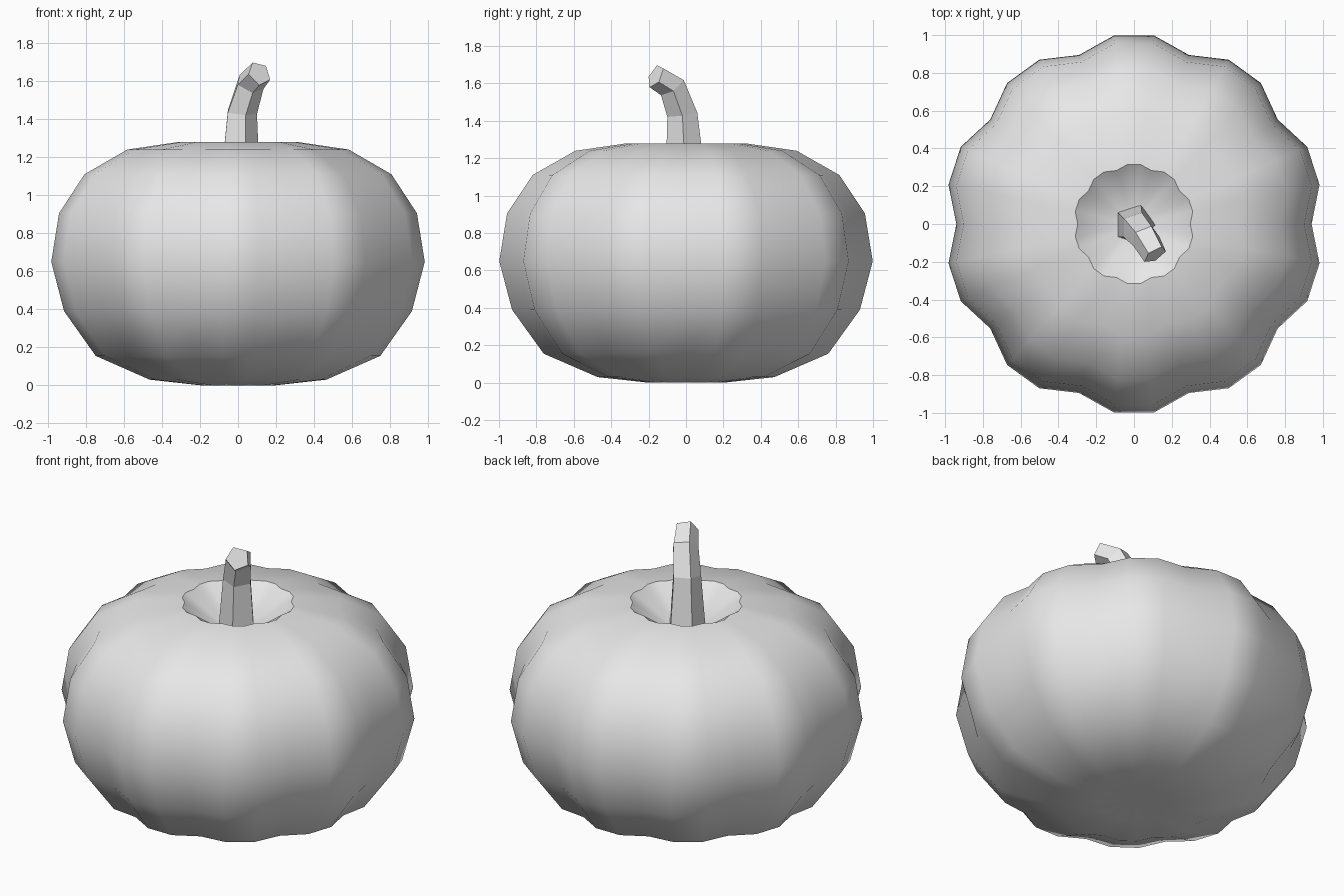
import bpy
import bmesh
import math
from mathutils import Matrix, Vector

if "Cube" in bpy.data.objects:
    bpy.data.objects.remove(bpy.data.objects["Cube"], do_unlink=True)

grey = bpy.data.materials.new("plain grey")
grey.use_nodes = True
grey.diffuse_color = (0.8, 0.8, 0.8, 1)
grey.node_tree.nodes["Principled BSDF"].inputs["Base Color"].default_value = (0.8, 0.8, 0.8, 1)


def make_object(name, bm):
    bmesh.ops.recalc_face_normals(bm, faces=bm.faces[:])
    mesh = bpy.data.meshes.new(name)
    bm.to_mesh(mesh)
    bm.free()
    mesh.materials.append(grey)
    obj = bpy.data.objects.new(name, mesh)
    bpy.context.collection.objects.link(obj)
    return obj


def bridge(bm, rings):
    for low, high in zip(rings, rings[1:]):
        for i in range(len(low)):
            j = (i + 1) % len(low)
            bm.faces.new((low[i], low[j], high[j], high[i]))


def close_to_point(bm, ring, z):
    tip = bm.verts.new((0, 0, z))
    for i in range(len(ring)):
        bm.faces.new((ring[i], ring[(i + 1) % len(ring)], tip))


# Ribbed body: radius and height of each ring, with every third column a groove
LOBES = 10
COLUMNS = LOBES * 3
GROOVE = 0.937
profile = [(0.2, 0.0), (0.475, 0.03), (0.765, 0.155), (0.935, 0.39), (1.004, 0.65),
           (0.962, 0.905), (0.825, 1.11), (0.595, 1.24), (0.318, 1.28)]
bm = bmesh.new()
rings = []
for radius, z in profile:
    ring = []
    for i in range(COLUMNS):
        angle = math.tau * i / COLUMNS
        r = radius * (GROOVE if i % 3 == 0 else 1)
        ring.append(bm.verts.new((r * math.cos(angle), r * math.sin(angle), z)))
    rings.append(ring)
bridge(bm, rings)
close_to_point(bm, rings[0], 0.03)    # shallow dimple underneath
close_to_point(bm, rings[-1], 1.06)   # hollow around the stem
body = make_object("pumpkin_body", bm)
bpy.ops.object.select_all(action="DESELECT")
body.select_set(True)
bpy.context.view_layer.objects.active = body
bpy.ops.object.shade_smooth_by_angle(angle=math.radians(35))

# Five-sided stem: centre, radius and tilt of each ring, bending to the front left
stem_path = [((0, 0, 1.05), 0.115, 0), ((0.015, -0.02, 1.435), 0.085, 10),
             ((0.062, -0.075, 1.585), 0.077, 40), ((0.112, -0.163, 1.64), 0.068, 66)]
bend_axis = Vector((0.85, 0.52, 0))
bm = bmesh.new()
rings = []
for centre, radius, tilt in stem_path:
    turn = Matrix.Rotation(math.radians(tilt), 3, bend_axis)
    ring = []
    for i in range(5):
        angle = math.tau * i / 5
        spoke = Vector((math.cos(angle), math.sin(angle), 0)) * radius
        ring.append(bm.verts.new(Vector(centre) + turn @ spoke))
    rings.append(ring)
bridge(bm, rings)
bm.faces.new(rings[0])
bm.faces.new(rings[-1])
make_object("stem", bm)
